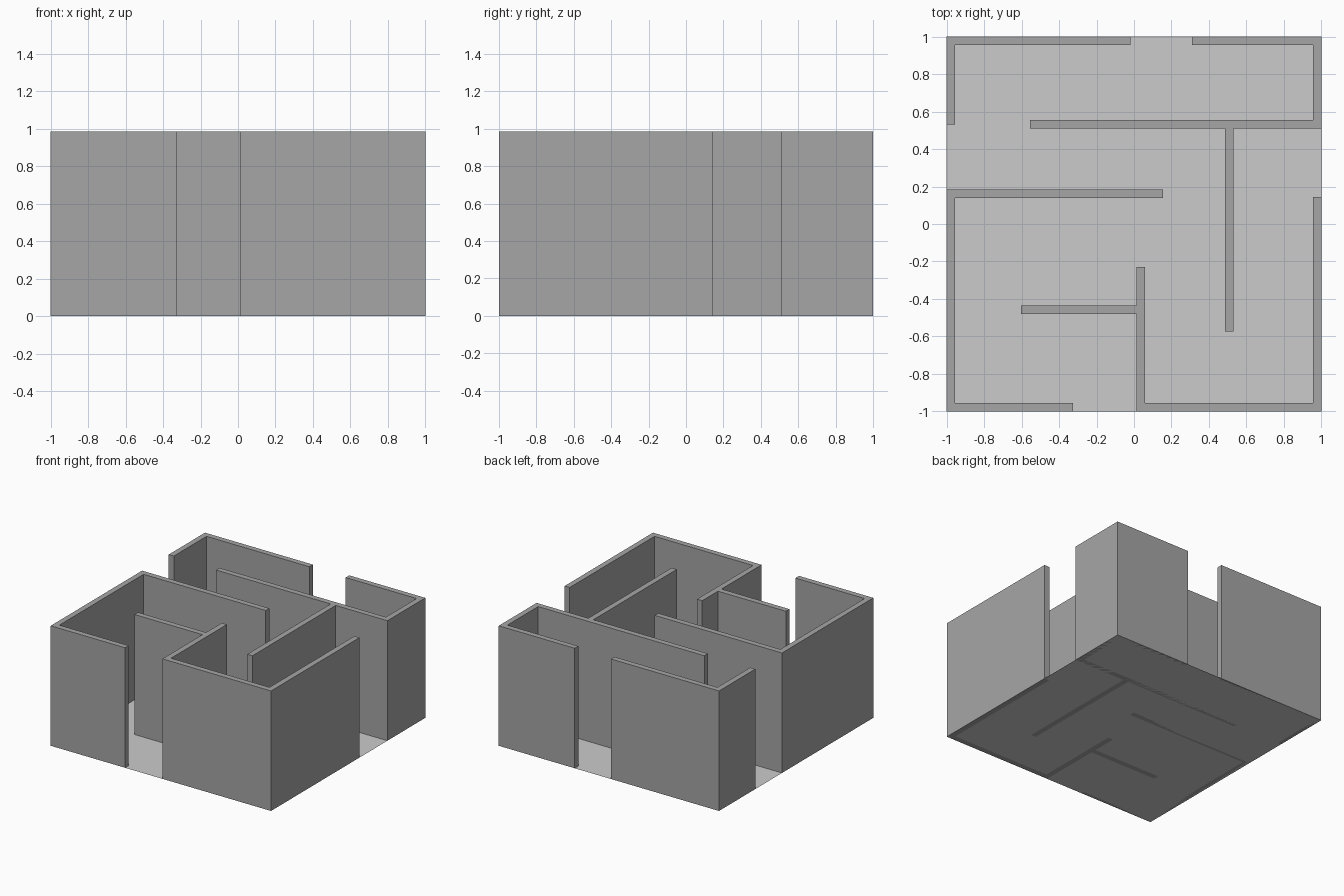
import bpy
from mathutils import Vector

if "Cube" in bpy.data.objects:
    bpy.data.objects.remove(bpy.data.objects["Cube"])

HEIGHT = 0.985
HALF = 0.023          # half the wall thickness
E = 1 - HALF          # centre line of the outer walls

wall_mat = bpy.data.materials.new("wall_grey")
wall_mat.diffuse_color = (0.38, 0.38, 0.38, 1)
wall_mat.use_nodes = True
wall_mat.node_tree.nodes["Principled BSDF"].inputs["Base Color"].default_value = wall_mat.diffuse_color


def offset(points, d):
    """Shift a right-angled path sideways with mitred corners."""
    pts = [Vector(p) for p in points]
    dirs = [(b - a).normalized() for a, b in zip(pts, pts[1:])]
    sides = [Vector((-v.y, v.x)) for v in dirs]
    out = [pts[0] + sides[0] * d]
    for p, s, t in zip(pts[1:-1], sides, sides[1:]):
        out.append(p + (s + t) * d)
    return out + [pts[-1] + sides[-1] * d]


def wall(name, path):
    """Thicken a centre line and raise it to the wall height."""
    left, right = offset(path, HALF), offset(path, -HALF)
    n = len(path)
    bottom = [(p.x, p.y, 0) for p in left + right]
    top = [(x, y, HEIGHT) for x, y, _ in bottom]
    m = 2 * n
    faces = []
    for i in range(n - 1):
        a, b, c, d = i, i + 1, n + i + 1, n + i
        faces += [(a, b, c, d), (a + m, d + m, c + m, b + m),
                  (a, a + m, b + m, b), (d, c, c + m, d + m)]
    faces += [(0, n, n + m, m), (n - 1, n - 1 + m, m + m - 1, m - 1)]
    mesh = bpy.data.meshes.new(name)
    mesh.from_pydata(bottom + top, [], faces)
    mesh.materials.append(wall_mat)
    bpy.context.collection.objects.link(bpy.data.objects.new(name, mesh))


# Floor sheet
bpy.ops.mesh.primitive_plane_add(size=2, location=(0, 0, 0))
bpy.context.object.name = "floor"

# Outer walls, each turning inward where it becomes a partition
wall("front_left_wall", [(-0.325, -E), (-E, -E), (-E, 0.161), (0.155, 0.161)])
wall("back_left_wall", [(-E, 0.53), (-E, E), (-0.02, E)])
wall("back_right_wall", [(0.31, E), (E, E), (E, 0.532), (-0.555, 0.532)])
wall("front_right_wall", [(E, 0.145), (E, -E), (0.037, -E), (0.037, -0.23)])

# Partitions butting against the others
wall("long_partition", [(0.508, 0.509), (0.508, -0.573)])
wall("short_partition", [(0.014, -0.457), (-0.603, -0.457)])
